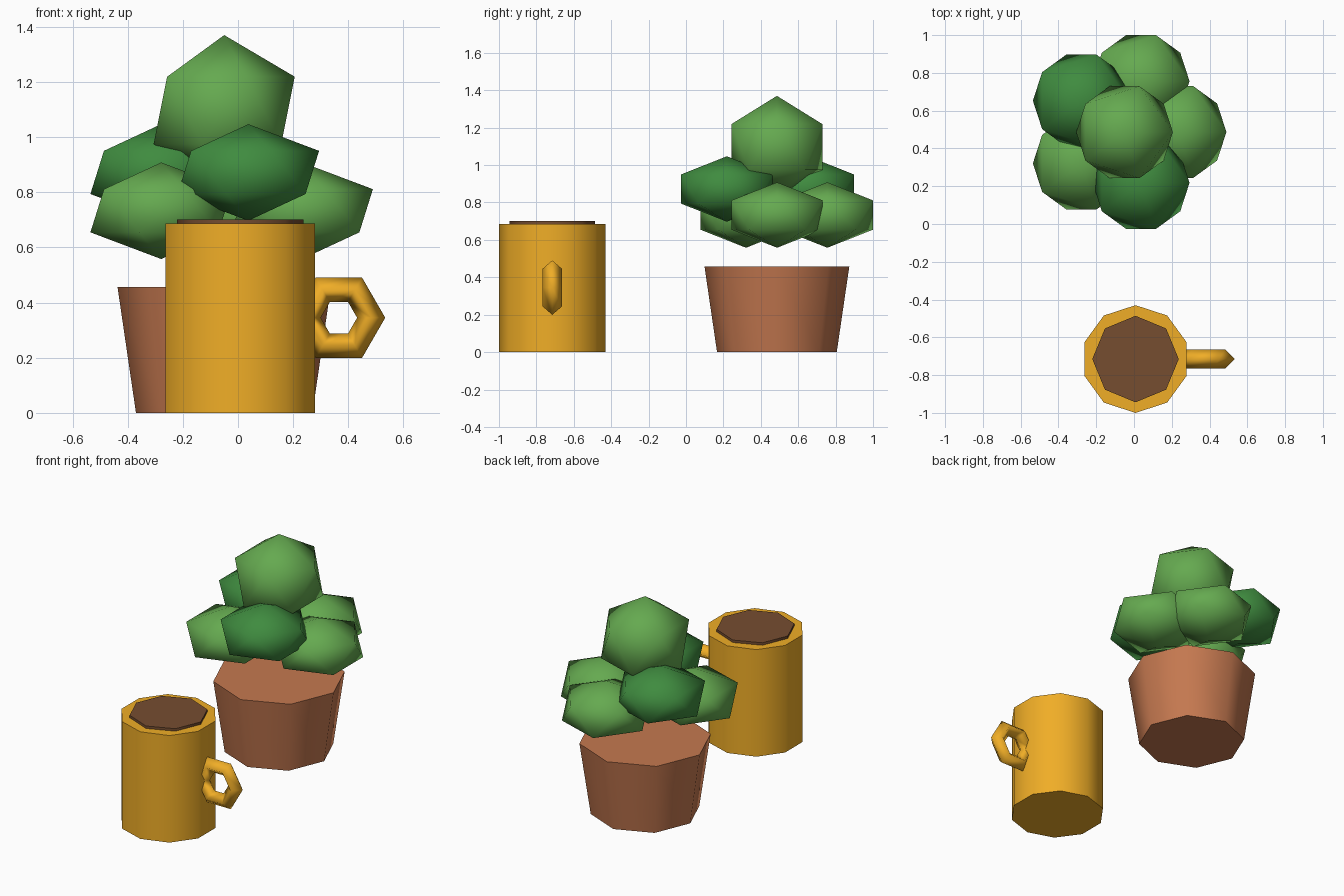
import bpy
from math import pi, cos, sin, tau, radians

if "Cube" in bpy.data.objects:
    bpy.data.objects.remove(bpy.data.objects["Cube"])


def material(name, rgb):
    m = bpy.data.materials.new(name)
    m.diffuse_color = (*rgb, 1)
    m.use_nodes = True
    m.node_tree.nodes["Principled BSDF"].inputs["Base Color"].default_value = m.diffuse_color
    return m


mustard = material("mustard", (0.87, 0.42, 0.02))
coffee_brown = material("coffee_brown", (0.18, 0.075, 0.03))
terracotta = material("terracotta", (0.56, 0.19, 0.08))
light_green = material("light_green", (0.13, 0.40, 0.08))
dark_green = material("dark_green", (0.05, 0.26, 0.05))


def finish(name, mat, angle=60):
    """Name, colour and shade the active primitive."""
    ob = bpy.context.object
    ob.name = name
    ob.data.materials.append(mat)
    bpy.ops.object.shade_smooth_by_angle(angle=radians(angle))
    return ob


def tapered(name, mat, sides, r_bottom, r_top, x, y, z0, z1):
    bpy.ops.mesh.primitive_cone_add(vertices=sides, radius1=r_bottom, radius2=r_top,
                                    depth=z1 - z0, location=(x, y, (z0 + z1) / 2))
    return finish(name, mat)


def leaf_clump(name, mat, x, y, z, r, rz):
    bpy.ops.mesh.primitive_ico_sphere_add(subdivisions=1, radius=1, location=(x, y, z))
    bpy.context.object.scale = (r, r, rz)
    bpy.ops.object.transform_apply(location=False, rotation=False, scale=True)
    return finish(name, mat, 180)


# Mug with drink and ring handle
MX, MY = 0.008, -0.715
tapered("mug_body", mustard, 10, 0.285, 0.285, MX, MY, 0, 0.686)
tapered("coffee", coffee_brown, 8, 0.229, 0.229, MX, MY, 0.67, 0.702)
bpy.ops.mesh.primitive_torus_add(major_segments=6, minor_segments=4,
                                 major_radius=0.117, minor_radius=0.051,
                                 location=(0.366, MY, 0.345), rotation=(pi / 2, 0, 0))
finish("mug_handle", mustard, 180)

# Plant pot
PX, PY = -0.05, 0.486
tapered("plant_pot", terracotta, 8, 0.32, 0.387, PX, PY, 0, 0.457)

# Ring of five flattened clumps, alternating low and high
for i in range(5):
    a = tau * i / 5
    high = i in (2, 4)
    leaf_clump(f"leaf_clump_{i + 1}", dark_green if high else light_green,
               PX + 0.2825 * cos(a), PY + 0.001 + 0.2825 * sin(a),
               0.872 if high else 0.733, 0.287, 0.175)

# Crown clump
leaf_clump("leaf_crown", light_green, PX, PY, 1.097, 0.286, 0.273)
